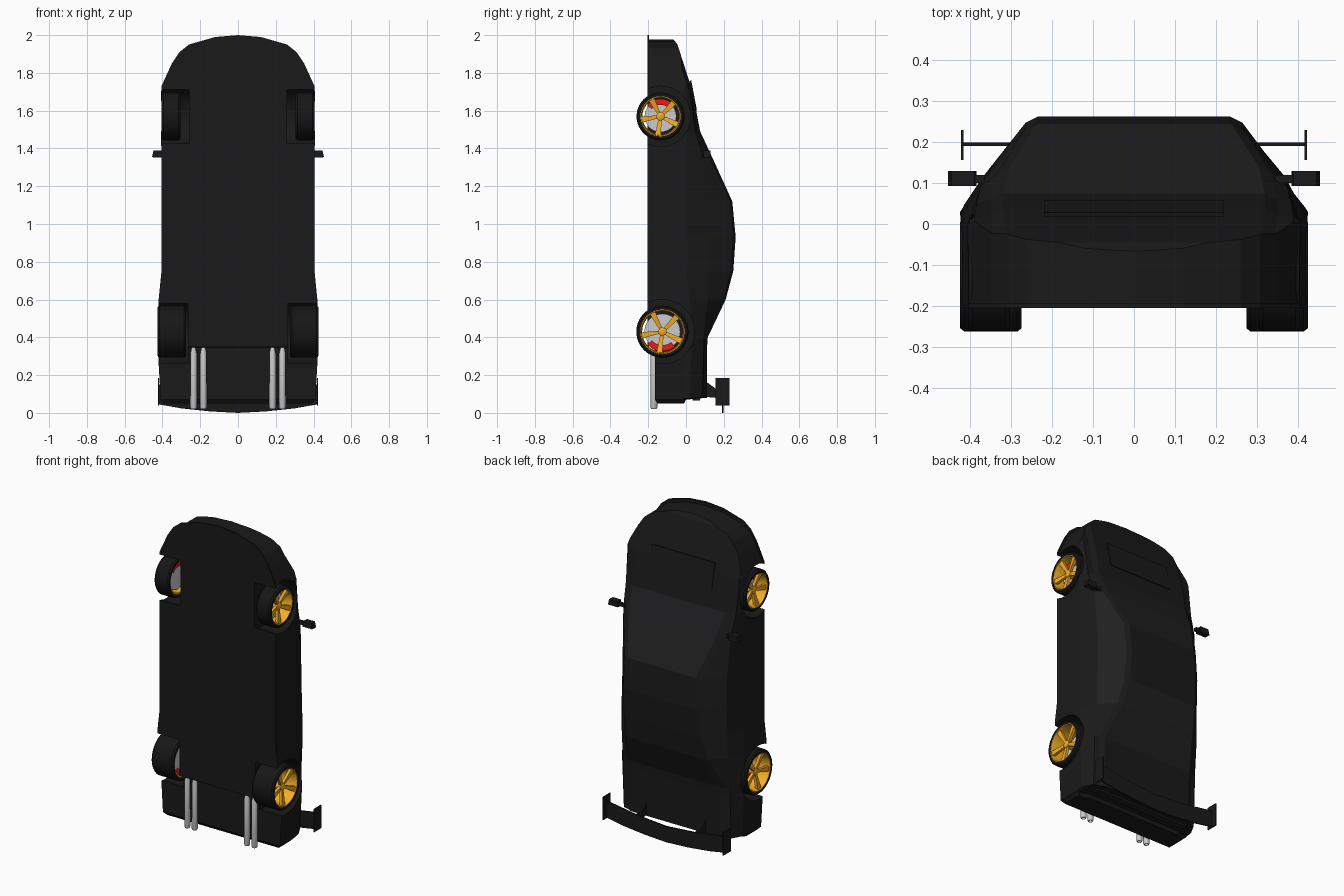
import bpy, bmesh, math
from mathutils import Vector, Matrix

if "Cube" in bpy.data.objects:
    bpy.data.objects.remove(bpy.data.objects["Cube"])


def material(name, r, g, b):
    m = bpy.data.materials.new(name)
    m.diffuse_color = (r, g, b, 1)
    m.use_nodes = True
    m.node_tree.nodes["Principled BSDF"].inputs["Base Color"].default_value = m.diffuse_color
    return m


BLACK = material("black_paint", .01, .01, .01)
GLASS = material("dark_glass", .014, .014, .015)
RUBBER = material("rubber", .008, .008, .008)
ORANGE = material("orange_alloy", .9, .42, .02)
RED = material("red_caliper", .85, .01, .01)
STEEL = material("steel", .55, .55, .55)


def finish(name, bm, mat, smooth=False):
    bmesh.ops.recalc_face_normals(bm, faces=bm.faces)
    me = bpy.data.meshes.new(name)
    bm.to_mesh(me)
    bm.free()
    ob = bpy.data.objects.new(name, me)
    bpy.context.collection.objects.link(ob)
    if mat:
        me.materials.append(mat)
    if smooth:
        bpy.ops.object.select_all(action='DESELECT')
        ob.select_set(True)
        bpy.context.view_layer.objects.active = ob
        bpy.ops.object.shade_smooth_by_angle(angle=math.radians(35))
    return ob


def prism(name, pts, depth, mat):
    """Extrude a closed 3D outline along a vector."""
    bm = bmesh.new()
    f = bm.faces.new([bm.verts.new(p) for p in pts])
    r = bmesh.ops.extrude_face_region(bm, geom=[f])
    bmesh.ops.translate(bm, vec=Vector(depth), verts=[v for v in r['geom'] if isinstance(v, bmesh.types.BMVert)])
    return finish(name, bm, mat)


def box(name, lo, hi, mat, tilt=0):
    bm = bmesh.new()
    lo, hi = Vector(lo), Vector(hi)
    m = Matrix.Translation((lo + hi) / 2) @ Matrix.Rotation(tilt, 4, 'X') @ Matrix.Diagonal((*(hi - lo), 1))
    bmesh.ops.create_cube(bm, size=1, matrix=m)
    return finish(name, bm, mat)


def lathe(name, profile, y, z, mat, n=40, closed=True):
    """Spin (x, radius) points around an x-parallel axle."""
    bm = bmesh.new()
    rings = [[bm.verts.new((x, y + r * math.cos(2 * math.pi * i / n), z + r * math.sin(2 * math.pi * i / n)))
              for i in range(n)] for x, r in profile]
    pairs = list(zip(rings, rings[1:]))
    if closed:
        pairs.append((rings[-1], rings[0]))
    else:
        bm.faces.new(rings[0])
        bm.faces.new(rings[-1])
    for a, b in pairs:
        for i in range(n):
            j = (i + 1) % n
            bm.faces.new((a[i], a[j], b[j], b[i]))
    return finish(name, bm, mat, True)


def cut(ob, cutter, op='DIFFERENCE'):
    mod = ob.modifiers.new("cut", 'BOOLEAN')
    mod.operation, mod.object, mod.solver = op, cutter, 'EXACT'
    bpy.context.view_layer.objects.active = ob
    bpy.ops.object.modifier_apply(modifier=mod.name)


def plan(half, y):
    return [(x, y, z) for x, z in half] + [(-x, y, z) for x, z in reversed(half) if x > 0]


# body shell: z, half width, floor, side top, shoulder x/y, roof edge x, top
STATIONS = [
    (2.01, .40, -.18, -.12, .38, -.10, .33, -.075),
    (1.975, .405, -.20, -.11, .385, -.085, .34, -.065),
    (1.95, .405, -.20, -.10, .385, -.065, .34, -.045),
    (1.70, .408, -.20, .00, .39, .02, .35, .035),
    (1.49, .408, -.20, .00, .385, .05, .35, .075),
    (1.35, .405, -.20, .00, .375, .09, .335, .14),
    (1.12, .405, -.20, .00, .365, .11, .268, .245),
    (.93, .405, -.20, .00, .365, .115, .265, .263),
    (.75, .405, -.20, .00, .37, .115, .27, .25),
    (.60, .42, -.20, .02, .37, .115, .29, .21),
    (.40, .427, -.20, .03, .375, .095, .345, .115),
    (.355, .425, -.20, .03, .375, .095, .345, .112),
    (.345, .425, -.165, .03, .375, .095, .345, .112),
    (.08, .41, -.165, .02, .375, .085, .34, .11),
    (.07, .41, -.165, -.03, .40, -.02, .37, .0),
    (.05, .39, -.15, -.05, .38, -.03, .35, -.01)]
bm = bmesh.new()
rings = []
for z, w, b, m, sx, sy, ex, t in STATIONS:
    half = [(w, b), (w, m), (sx, sy), (ex, t - .015), (ex - .03, t)]
    ring = half + [(-x, y) for x, y in reversed(half)]
    rings.append([bm.verts.new((x, y, z)) for x, y in ring])
for k, (a, b) in enumerate(zip(rings, rings[1:])):
    for i in range(10):
        j = (i + 1) % 10
        f = bm.faces.new((a[i], a[j], b[j], b[i]))
        side = i in (2, 6) and 5 <= k <= 8
        screen = i == 4 and k in (4, 5, 8, 9)
        f.material_index = int(side or screen)
bm.faces.new(rings[0])
bm.faces.new(rings[-1])
body = finish("car_body", bm, BLACK)
body.data.materials.append(GLASS)

# rounded nose outline, and the thin splitter and floor made from it
NOSE = [(0, 2.0), (.12, 1.99), (.26, 1.95), (.31, 1.91), (.35, 1.85), (.405, 1.73)]
clip = prism("nose_clip", plan([(x, z - .022) for x, z in NOSE] + [(.45, 1.6), (.45, -.1)], -.4), (0, .9, 0), None)
cut(body, clip, 'INTERSECT')
floor = prism("floor_and_splitter", plan(NOSE + [(.405, .73), (.42, .6), (.425, .35)], -.205), (0, .01, 0), BLACK)

# wheel arches
helpers = [clip]
for z, y, r, x in ((1.57, -.135, .16, .26), (.43, -.125, .17, .265)):
    for s in (1, -1):
        c = lathe("arch_cutter", [(s * x, r), (s * .5, r)], y, z, None, 32, False)
        helpers.append(c)
        cut(body, c)
        cut(floor, c)
for h in helpers:
    bpy.data.objects.remove(h)

# wheels: tyre, rim barrel, hub, spokes, brake disc and caliper
for tag, z, y, R, xi, xo, cal in (("front", 1.57, -.135, .127, .305, .405, 95), ("rear", .43, -.125, .138, .275, .425, 265)):
    r = R - .021
    for s, side in ((1, "right"), (-1, "left")):
        n = f"{tag}_{side}_"
        lathe(n + "tyre", [(s * a, q) for a, q in ((xi, r), (xi, R - .008), (xi + .01, R), (xo - .01, R),
                                                  (xo, R - .008), (xo, r))], y, z, RUBBER)
        lathe(n + "rim", [(s * a, q) for a, q in ((xi + .005, r), (xo - .002, r), (xo - .002, r - .004),
                                                 (xo - .03, r - .01), (xi + .005, r - .01))], y, z, ORANGE)
        lathe(n + "hub", [(s * (xi + .03), .022), (s * (xo - .022), .022), (s * (xo - .018), .016)], y, z, ORANGE, 20, False)
        lathe(n + "brake_disc", [(s * (xi + .025), r - .022), (s * (xi + .037), r - .022)], y, z, STEEL, 32, False)
        for k in range(5):
            a = math.radians(262 + 72 * k)
            u, v = Vector((0, math.cos(a), math.sin(a))), Vector((0, -math.sin(a), math.cos(a)))
            o = Vector((0, y, z))
            q = [o + u * d + v * h + Vector((s * x, 0, 0)) for d, h, x in
                 ((.012, -.008, xo - .024), (.012, .008, xo - .024), (r - .003, .016, xo - .008), (r - .003, -.016, xo - .008))]
            prism(n + "spoke", q, (-s * .018, 0, 0), ORANGE)
        arc = [(q, math.radians(cal + d)) for q, ds in ((r - .045, range(-45, 46, 15)), (r - .013, range(45, -46, -15))) for d in ds]
        prism(n + "brake_caliper", [(s * (xi + .018), y + q * math.cos(a), z + q * math.sin(a)) for q, a in arc],
              (s * .028, 0, 0), RED)

# rear wing, end plates and struts
prism("rear_wing", plan([(0, .10), (.2, .115), (.42, .15), (.42, .045), (.3, .024), (.15, .008), (0, 0)], .191), (0, .008, 0), BLACK)
for s in (1, -1):
    box("wing_end_plate", (s * .42 - .003, .157, .04), (s * .42 + .003, .23, .185), BLACK)
    prism("wing_strut", [(s * .2, .10, .17), (s * .2, .155, .13), (s * .2, .193, .12), (s * .2, .193, .06),
                         (s * .2, .155, .08), (s * .2, .10, .085)], (s * .012, 0, 0), BLACK)

    # door mirrors with their arms and glass
    prism("door_mirror", [(s * x, .093, z) for x, z in ((.385, 1.355), (.455, 1.355), (.447, 1.39), (.39, 1.39))],
          (0, .037, 0), BLACK)
    box("mirror_arm", (s * .38 - .035, .10, 1.36), (s * .38 + .015, .12, 1.38), BLACK)
    box("mirror_glass", (s * .42 - .03, .098, 1.352), (s * .42 + .03, .125, 1.356), GLASS)

    # twin exhaust pipes
    for x in (.183, .235):
        bm = bmesh.new()
        outline = ((.010, .345), (.017, .315), (.018, .03), (.014, .02), (.012, .02), (.012, .06))
        loops = [[bm.verts.new((s * x + q * math.cos(i * math.pi / 8), -.17 + q * math.sin(i * math.pi / 8), z))
                  for i in range(16)] for q, z in outline]
        for a, b in zip(loops, loops[1:]):
            for i in range(16):
                bm.faces.new((a[i], a[i - 1], b[i - 1], b[i]))
        bm.faces.new(loops[0])
        bm.faces.new(loops[-1])
        finish("exhaust_pipe", bm, STEEL, True)

# raised bonnet panel and rear light bar
box("bonnet_panel", (-.22, .033, 1.60), (.22, .043, 1.76), BLACK, math.atan(.19))
box("rear_light_bar", (-.33, .035, .066), (.33, .075, .085), GLASS)
